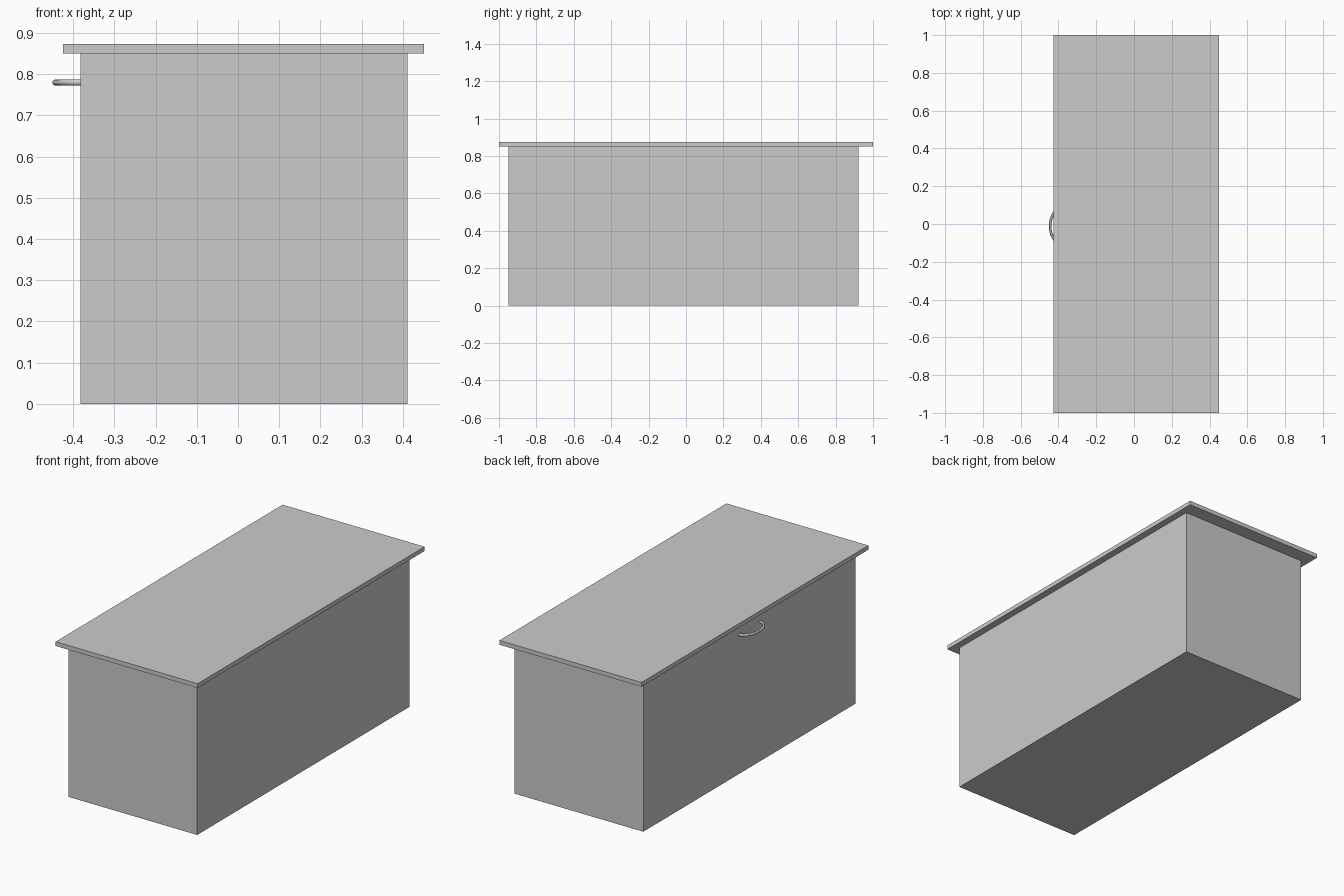
import bpy
from math import sin, cos, pi

if "Cube" in bpy.data.objects:
    bpy.data.objects.remove(bpy.data.objects["Cube"])


def box(name, lo, hi):
    """Box spanning two opposite corners."""
    bpy.ops.mesh.primitive_cube_add(size=1, location=[(a + b) / 2 for a, b in zip(lo, hi)])
    ob = bpy.context.object
    ob.name = name
    ob.scale = [b - a for a, b in zip(lo, hi)]
    bpy.ops.object.transform_apply(location=False, rotation=False, scale=True)
    return ob


# Chest body and overhanging lid
box("chest_body", (-0.382, -0.948, 0), (0.412, 0.922, 0.85))
box("lid", (-0.425, -1, 0.85), (0.451, 1, 0.874))

# Bowed pull handle: round bar swept along a half ellipse on the left side
STEPS, DEPTH, HALF_WIDTH = 24, 0.062, 0.094
curve = bpy.data.curves.new("handle", 'CURVE')
curve.dimensions = '3D'
curve.bevel_depth = 0.007
curve.bevel_resolution = 4
curve.use_fill_caps = True
path = curve.splines.new('POLY')
path.points.add(STEPS)
for i, p in enumerate(path.points):
    t = pi * i / STEPS
    p.co = (-0.382 - DEPTH * sin(t), -0.011 + HALF_WIDTH * cos(t), 0.78, 1)
handle = bpy.data.objects.new("handle", curve)
bpy.context.collection.objects.link(handle)

# Convert the handle to a smooth-shaded mesh
bpy.ops.object.select_all(action='DESELECT')
handle.select_set(True)
bpy.context.view_layer.objects.active = handle
bpy.ops.object.convert(target='MESH')
bpy.ops.object.shade_smooth_by_angle()
